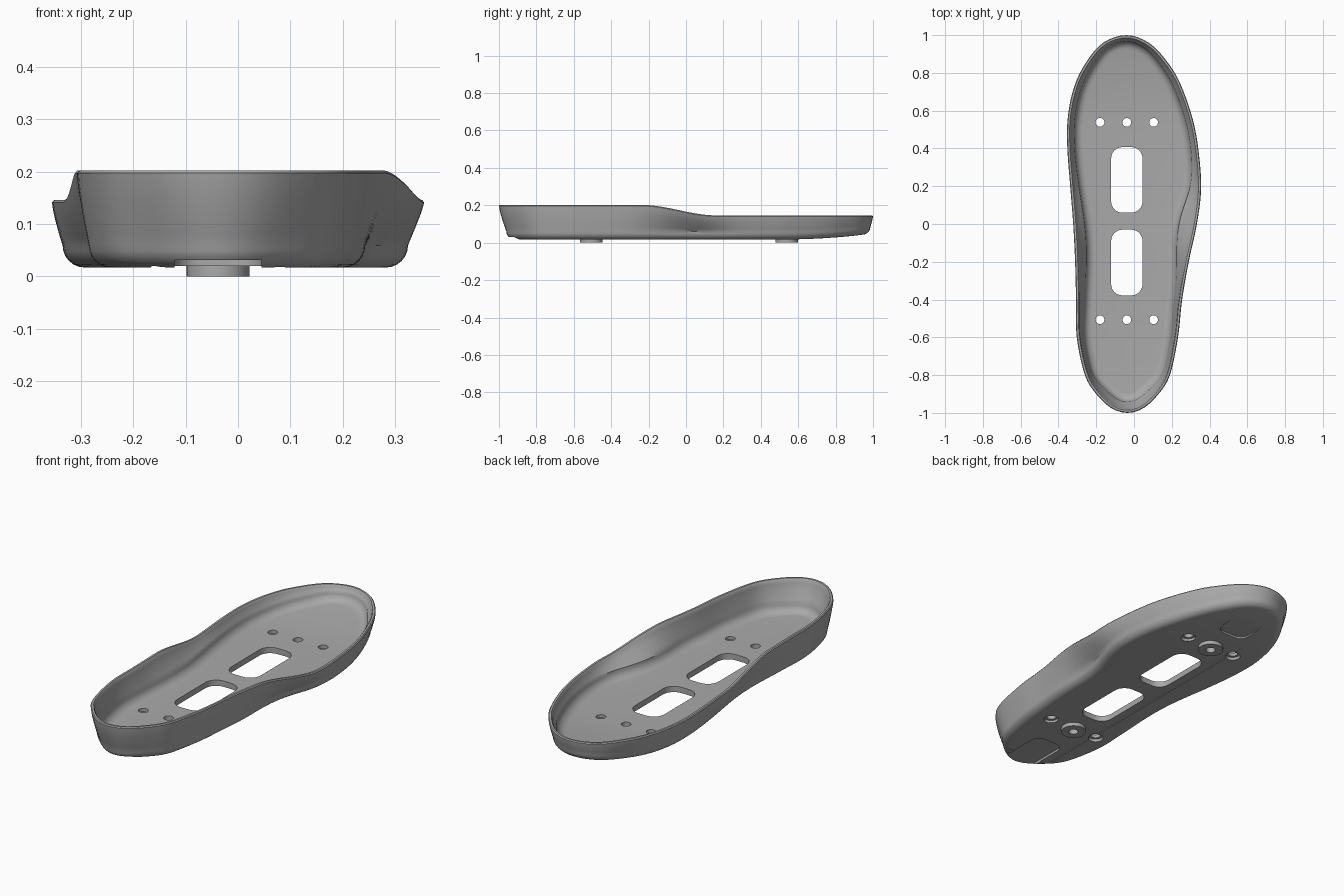
import bpy, bmesh, math
from mathutils import Vector

if "Cube" in bpy.data.objects:
    bpy.data.objects.remove(bpy.data.objects["Cube"], do_unlink=True)

grey = bpy.data.materials.new("mid_grey")
grey.use_nodes = True
COLOUR = (0.4, 0.4, 0.4, 1)
grey.diffuse_color = COLOUR
grey.node_tree.nodes["Principled BSDF"].inputs["Base Color"].default_value = COLOUR

CX = -0.038          # centre line of the holes
N = 72               # samples along each side


def make_object(name, bm):
    bmesh.ops.recalc_face_normals(bm, faces=bm.faces[:])
    mesh = bpy.data.meshes.new(name)
    bm.to_mesh(mesh)
    bm.free()
    mesh.materials.append(grey)
    obj = bpy.data.objects.new(name, mesh)
    bpy.context.collection.objects.link(obj)
    return obj


def smooth(obj):
    bpy.ops.object.select_all(action='DESELECT')
    obj.select_set(True)
    bpy.context.view_layer.objects.active = obj
    bpy.ops.object.shade_smooth_by_angle(angle=math.radians(35))


def smoothstep(a, b, v):
    t = min(max((v - a) / (b - a), 0), 1)
    return t * t * (3 - 2 * t)


# Rim outline: heel tip, up the right side, toe tip, down the left side
HEEL, TOE = (-0.035, -1), (-0.04, 1)
RIGHT = [(-0.12, -0.975), (-0.2, -0.9), (-0.26, -0.8), (-0.303, -0.6), (-0.307, -0.4),
         (-0.312, -0.2), (-0.322, 0), (-0.338, 0.2), (-0.353, 0.4), (-0.352, 0.55),
         (-0.325, 0.7), (-0.27, 0.83), (-0.17, 0.955)]
LEFT = [(0.085, 0.955), (0.19, 0.84), (0.255, 0.72), (0.315, 0.54), (0.345, 0.36),
        (0.355, 0.18), (0.333, 0), (0.29, -0.2), (0.255, -0.4), (0.233, -0.6),
        (0.19, -0.8), (0.13, -0.9), (0.05, -0.975)]


def spline(points, first, last):
    """Dense closed Catmull-Rom samples between two control indices."""
    out, n = [], len(points)
    for i in range(first, last):
        a, b, c, d = (Vector(points[(i + k) % n]) for k in (-1, 0, 1, 2))
        for s in range(20):
            t = s / 20
            out.append(0.5 * (2 * b + (c - a) * t + (2 * a - 5 * b + 4 * c - d) * t ** 2
                              + (3 * b - a - 3 * c + d) * t ** 3))
    out.append(Vector(points[last % n]))
    return out


def resample(path, count):
    """Evenly spaced points along a path, last point left out."""
    run = [0]
    for p, q in zip(path, path[1:]):
        run.append(run[-1] + (q - p).length)
    out, j = [], 0
    for k in range(count):
        want = run[-1] * k / count
        while run[j + 1] < want:
            j += 1
        out.append(path[j].lerp(path[j + 1], (want - run[j]) / (run[j + 1] - run[j])))
    return out


control = [HEEL] + RIGHT + [TOE] + LEFT
toe_at = len(RIGHT) + 1
outline = (resample(spline(control, 0, toe_at), N)
           + resample(spline(control, toe_at, len(control)), N))
inward = []
for i in range(2 * N):
    t = (outline[(i + 1) % (2 * N)] - outline[i - 1]).normalized()
    inward.append(Vector((t.y, -t.x)))


def top_z(y):
    return 0.202 - 0.056 * smoothstep(-0.24, 0.16, y)


def base_z(y):
    return 0.017 + 0.026 * max(0, (y - 0.5) / 0.5) ** 2


def flare(i):
    """How far the foot of the wall sits inside the rim."""
    x, y = outline[i]
    amount = 0.02 + 0.02 * smoothstep(-0.75, -1, y) - 0.006 * smoothstep(0.8, 1, y)
    if x > 0:
        return amount + 0.055 * math.exp(-((y + 0.02) / 0.22) ** 2)
    return amount + 0.025 * math.exp(-((y + 0.1) / 0.28) ** 2)


# Wall section as functions giving (inset, z) for each outline point
def fillet(radius, angle, skin, lift):
    def at(i, y):
        return (skin + flare(i) + radius * (1 - math.sin(angle)),
                base_z(y) + lift + radius * (1 - math.cos(angle)))
    return at


def wall(s, radius, skin, lift):
    def at(i, y):
        low, high = base_z(y) + lift + radius, top_z(y) - 0.005
        return skin + flare(i) * (1 - s) ** 1.3, low + (high - low) * s
    return at


def lip(inset):
    return lambda i, y: (inset, top_z(y))


angles = [math.pi / 2 * k / 6 for k in range(6)]
steps = [k / 6 for k in range(7)]
section = [fillet(0.042, a, 0, 0) for a in angles]
section += [wall(s, 0.042, 0, 0) for s in steps]
section += [lip(0.004), lip(0.014)]
section += [wall(s, 0.045, 0.018, 0.032) for s in reversed(steps)]
section += [fillet(0.045, a, 0.018, 0.032) for a in reversed(angles)]

# Sole tray: loft the section round the outline, then close base and floor
bm = bmesh.new()
rings = []
for at in section:
    ring = []
    for i, p in enumerate(outline):
        inset, z = at(i, p.y)
        q = p + inward[i] * inset
        ring.append(bm.verts.new((q.x, q.y, z)))
    rings.append(ring)
for a, b in zip(rings, rings[1:]):
    for i in range(2 * N):
        j = (i + 1) % (2 * N)
        bm.faces.new((a[i], a[j], b[j], b[i]))
for ring in (rings[0], rings[-1]):
    for i in range(N):
        quad = [ring[i], ring[i + 1], ring[2 * N - i - 1], ring[(2 * N - i) % (2 * N)]]
        bm.faces.new(list(dict.fromkeys(quad)))
tray = make_object("sole_tray", bm)


def prism(x0, x1, y0, y1, z0, z1, r):
    """Cutter with a rounded rectangular plan."""
    bm = bmesh.new()
    plan = []
    for q, (cx, cy) in enumerate(((x1 - r, y1 - r), (x0 + r, y1 - r),
                                  (x0 + r, y0 + r), (x1 - r, y0 + r))):
        for k in range(9):
            a = math.pi / 2 * (q + k / 8)
            plan.append(bm.verts.new((cx + r * math.cos(a), cy + r * math.sin(a), z0)))
    face = bm.faces.new(plan)
    moved = bmesh.ops.extrude_face_region(bm, geom=[face])["geom"]
    bmesh.ops.translate(bm, vec=(0, 0, z1 - z0),
                        verts=[v for v in moved if isinstance(v, bmesh.types.BMVert)])
    bmesh.ops.remove_doubles(bm, verts=bm.verts[:], dist=1e-5)
    return make_object("cutter", bm)


def drill(x, y, z1, r):
    return prism(x - r, x + r, y - r, y + r, -0.1, z1, r * 0.999)


# Shallow centre strip, end recesses, hand slots, screw holes with counterbores
HOLE_ROWS = (-0.507, 0.538)
cutters = [prism(CX - 0.128, CX + 0.128, -0.86, 0.86, -0.1, 0.0195, 0.02),
           prism(CX - 0.083, CX + 0.083, -1.2, -0.68, -0.1, 0.031, 0.05),
           prism(CX - 0.083, CX + 0.083, 0.68, 1.2, -0.1, 0.031, 0.05),
           prism(CX - 0.083, CX + 0.083, 0.06, 0.407, -0.1, 0.3, 0.06),
           prism(CX - 0.083, CX + 0.083, -0.378, -0.03, -0.1, 0.3, 0.06)]
for y in HOLE_ROWS:
    for dx in (-0.142, 0, 0.142):
        cutters.append(drill(CX + dx, y, 0.3, 0.023))
        if dx:
            cutters.append(drill(CX + dx, y, 0.032, 0.036))
for cutter in cutters:
    cutter.hide_render = True
    mod = tray.modifiers.new("cut", 'BOOLEAN')
    mod.operation, mod.solver, mod.object = 'DIFFERENCE', 'EXACT', cutter
graph = bpy.context.evaluated_depsgraph_get()
cut_mesh = bpy.data.meshes.new_from_object(tray.evaluated_get(graph))
tray.modifiers.clear()
tray.data = cut_mesh
for cutter in cutters:
    bpy.data.objects.remove(cutter, do_unlink=True)
smooth(tray)

# Round locating bosses under the middle holes
for name, y in zip(("heel_boss", "toe_boss"), HOLE_ROWS):
    bm = bmesh.new()
    loops = []
    for r, z in ((0.06, 0), (0.06, 0.025), (0.023, 0.025), (0.023, 0)):
        loops.append([bm.verts.new((CX + r * math.cos(k * math.tau / 40),
                                    y + r * math.sin(k * math.tau / 40), z)) for k in range(40)])
    for a, b in zip(loops, loops[1:] + loops[:1]):
        for k in range(40):
            j = (k + 1) % 40
            bm.faces.new((a[k], a[j], b[j], b[k]))
    smooth(make_object(name, bm))
